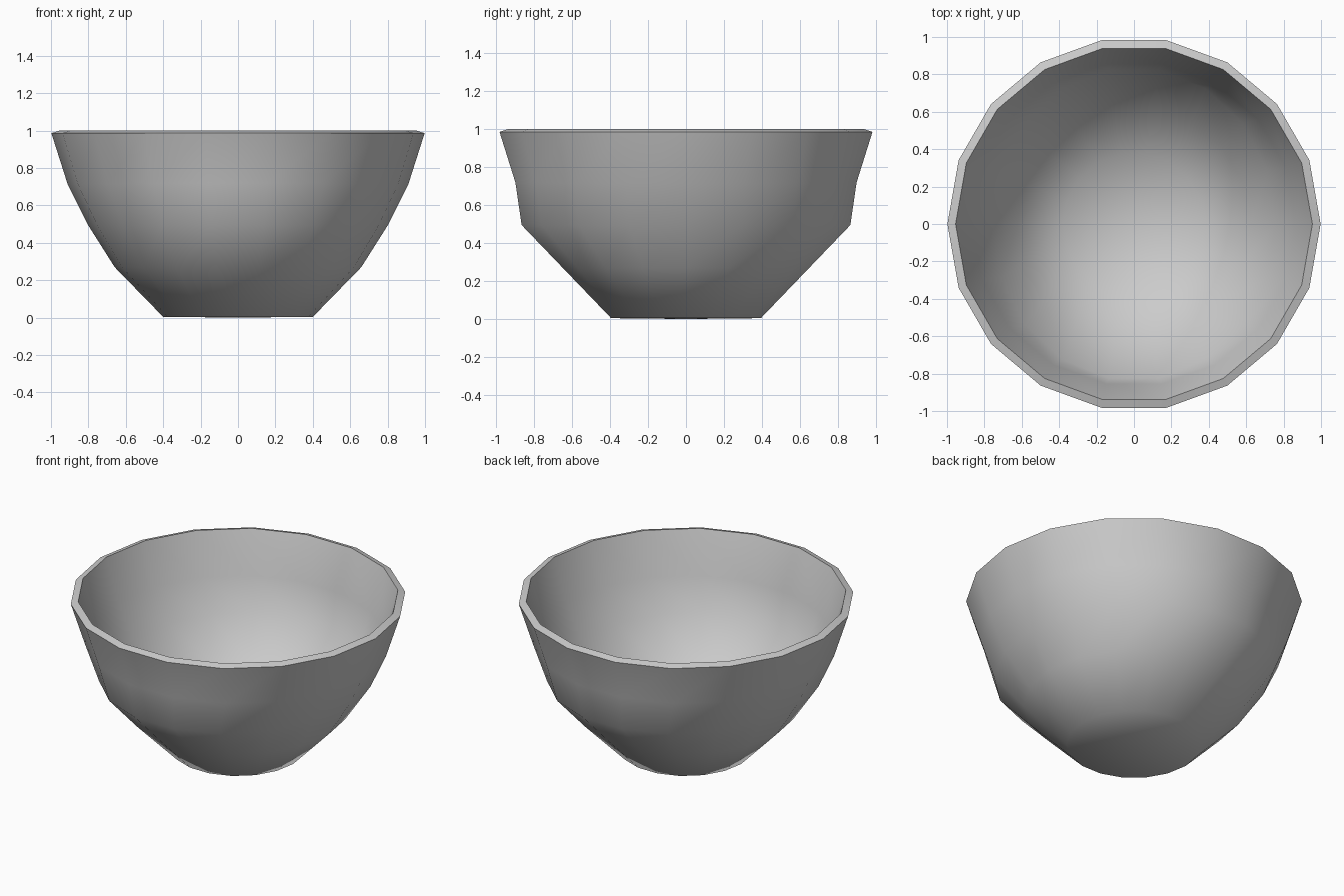
import bpy, bmesh, math

if "Cube" in bpy.data.objects:
    bpy.data.objects.remove(bpy.data.objects["Cube"])

SEG = 18
# inner profile (x radius, y radius, height), rim to foot; the middle ring is oval
PROFILE = [(0.954, 0.954, 1.0), (0.868, 0.868, 0.73), (0.76, 0.838, 0.515),
           (0.623, 0.623, 0.298), (0.381, 0.381, 0.046)]

# inner shell as a revolved profile
bm = bmesh.new()
rings = []
for rx, ry, z in PROFILE:
    angles = [i * math.tau / SEG for i in range(SEG)]
    rings.append([bm.verts.new((rx * math.cos(a), ry * math.sin(a), z)) for a in angles])

for up, low in zip(rings, rings[1:]):
    for i in range(SEG):
        j = (i + 1) % SEG
        bm.faces.new((low[i], low[j], up[j], up[i]))

# closed flat foot
centre = bm.verts.new((0, 0, PROFILE[-1][2]))
for i in range(SEG):
    bm.faces.new((centre, rings[-1][(i + 1) % SEG], rings[-1][i]))

mesh = bpy.data.meshes.new("bowl")
bm.to_mesh(mesh)
bm.free()
bowl = bpy.data.objects.new("bowl", mesh)
bpy.context.collection.objects.link(bowl)

# wall thickness grows outwards along the normals
shell = bowl.modifiers.new("wall", 'SOLIDIFY')
shell.thickness = 0.046
shell.offset = 1
bpy.context.view_layer.objects.active = bowl
bowl.select_set(True)
bpy.ops.object.modifier_apply(modifier=shell.name)
bpy.ops.object.shade_smooth_by_angle(angle=math.radians(65))
